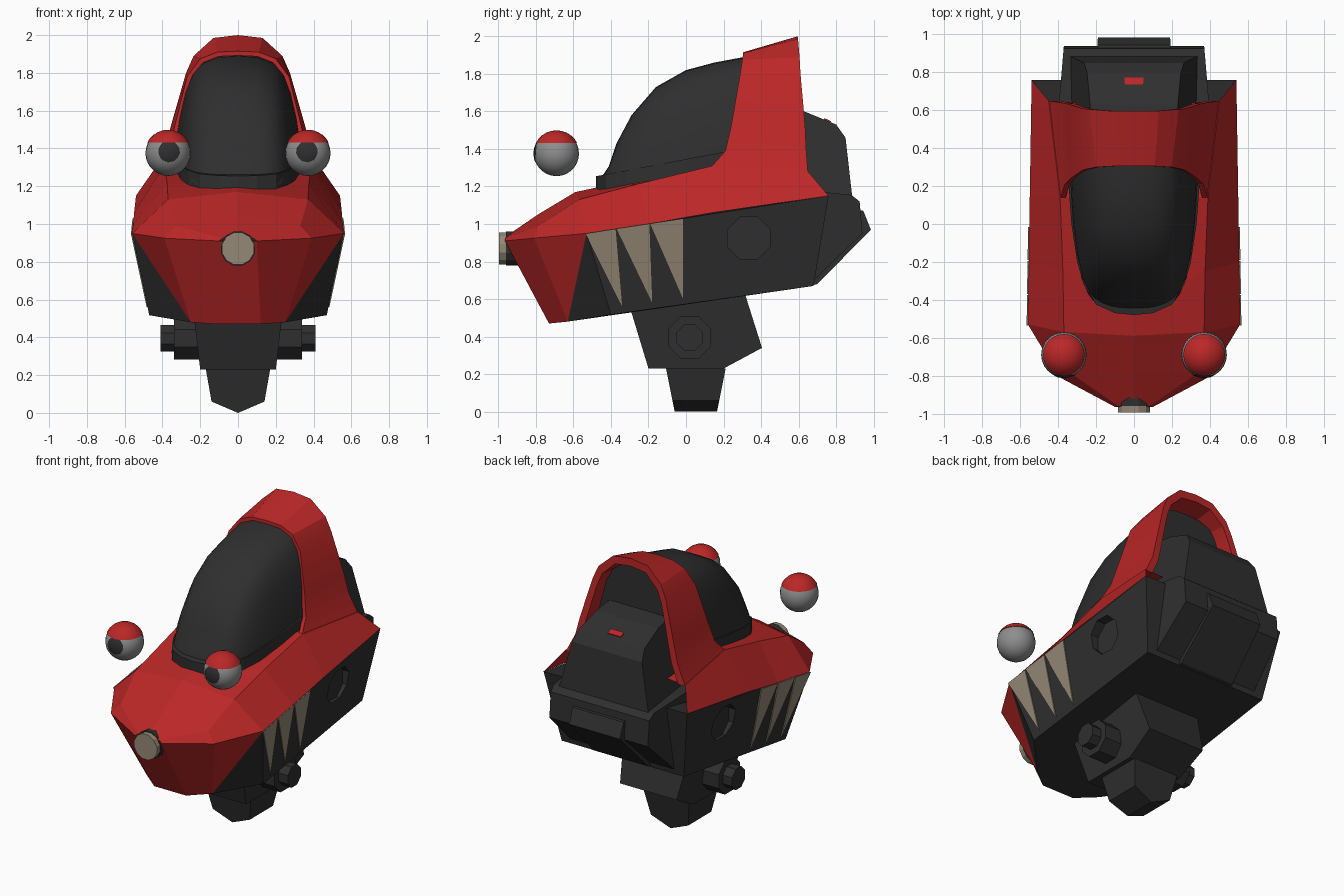
import bpy, bmesh, math
from mathutils import Vector, Matrix

if "Cube" in bpy.data.objects:
    bpy.data.objects.remove(bpy.data.objects["Cube"])


def mat(name, c):
    m = bpy.data.materials.new(name)
    m.diffuse_color = (*c, 1)
    m.use_nodes = True
    m.node_tree.nodes["Principled BSDF"].inputs["Base Color"].default_value = m.diffuse_color
    return m


RED = mat("red paint", (0.50, 0.02, 0.02))
DARK = mat("charcoal", (0.028, 0.028, 0.028))
TAN = mat("tan", (0.30, 0.25, 0.18))
EYE = mat("eye grey", (0.27, 0.27, 0.27))


def finish(bm, name, mats, smooth=None):
    bmesh.ops.recalc_face_normals(bm, faces=bm.faces[:])
    me = bpy.data.meshes.new(name)
    bm.to_mesh(me)
    bm.free()
    ob = bpy.data.objects.new(name, me)
    bpy.context.collection.objects.link(ob)
    for m in mats:
        me.materials.append(m)
    if smooth:
        bpy.ops.object.select_all(action='DESELECT')
        ob.select_set(True)
        bpy.context.view_layer.objects.active = ob
        bpy.ops.object.shade_smooth_by_angle(angle=math.radians(smooth))
    return ob


def loft(rings, ring_closed=True, loop=False, caps=True):
    """Skin a list of equal-length point rings."""
    bm = bmesh.new()
    vs = [[bm.verts.new(p) for p in r] for r in rings]
    n, k = len(rings[0]), len(rings)
    for i in range(k if loop else k - 1):
        a, b = vs[i], vs[(i + 1) % k]
        for j in range(n if ring_closed else n - 1):
            bm.faces.new((a[j], a[(j + 1) % n], b[(j + 1) % n], b[j]))
    if caps:
        bm.faces.new(vs[0])
        bm.faces.new(vs[-1])
    return bm, vs


def mirrored(half):
    """Half outline (x > 0) continued on the other side; x = 0 is not doubled."""
    return list(half) + [(-x, y, z) for x, y, z in reversed(half) if x > 1e-6]


def prism(name, profile, width, m):
    """Side profile (y, z) spread to +-width(y, z)."""
    bm, _ = loft([[(s * width(y, z), y, z) for y, z in profile] for s in (1, -1)])
    return finish(bm, name, [m])


def cylinder(name, loc, r, depth, axis, n, m, r2=None):
    bm = bmesh.new()
    rot = Vector((0, 0, 1)).rotation_difference(Vector(axis)).to_matrix().to_4x4()
    bmesh.ops.create_cone(bm, cap_ends=True, segments=n, radius1=r, radius2=r2 or r, depth=depth,
                          matrix=Matrix.Translation(loc) @ rot @ Matrix.Rotation(math.pi / n, 4, 'Z'))
    return finish(bm, name, [m])


def ball(name, loc, r, m, direction=None, offset=0):
    """Sphere, or the cap of it beyond a plane."""
    bm = bmesh.new()
    bmesh.ops.create_uvsphere(bm, u_segments=24, v_segments=14, radius=r)
    if direction:
        d = Vector(direction).normalized()
        bmesh.ops.bisect_plane(bm, geom=bm.verts[:] + bm.edges[:] + bm.faces[:], plane_co=d * offset,
                               plane_no=d, clear_inner=True)
        bmesh.ops.holes_fill(bm, edges=[e for e in bm.edges if e.is_boundary], sides=0)
    bmesh.ops.translate(bm, verts=bm.verts[:], vec=loc)
    return finish(bm, name, [m], 40)


# Lower hull: top outline lofted to bottom outline, red bow
top = mirrored([(.10, -.965, .91), (.39, -.81, .925), (.56, -.53, .95), (.54, .76, 1.15)])
bottom = mirrored([(.12, -.73, .47), (.25, -.63, .48), (.47, -.40, .517), (.46, .68, .67)])
bm, v = loft([top, bottom])
for a, b in ((2, 1), (5, 6)):
    bmesh.ops.connect_verts(bm, verts=[v[0][a], v[1][b]])
for f in bm.faces:
    f.material_index = 1 if f.calc_center_median().y < -.6 else 0
hull = finish(bm, "hull", [DARK, RED])

# Octagonal recesses in both hull sides
for s in (1, -1):
    cut = cylinder("recess_cutter", (s * .54, .335, .925), .122, .13, (1, 0, 0), 8, DARK)
    cut.hide_render = True
    cut.hide_set(True)
    mod = hull.modifiers.new("recess", 'BOOLEAN')
    mod.object, mod.operation, mod.solver = cut, 'DIFFERENCE', 'EXACT'

# Red upper deck: outer edge, crease and centre at each station
deck = [
    [(.10, -.965, .91), (.08, -.962, .925), (0, -.965, .93)],
    [(.39, -.81, .925), (.33, -.79, .99), (0, -.79, 1.05)],
    [(.56, -.53, .95), (.37, -.57, 1.13), (0, -.59, 1.17)],
    [(.555, -.20, 1.00), (.375, -.25, 1.215), (0, -.45, 1.20)],
    [(.55, .14, 1.06), (.39, .14, 1.31), (0, .14, 1.31)],
    [(.54, .76, 1.15), (.45, .65, 1.28), (0, .62, 1.28)]]
bm, _ = loft([mirrored(r) for r in deck], ring_closed=False, caps=False)
finish(bm, "deck", [RED])

# Hood arch behind the canopy
front = [(.39, .13, 1.30), (.365, .21, 1.39), (.335, .24, 1.52), (.27, .285, 1.78),
         (.20, .30, 1.875), (.11, .305, 1.91), (0, .305, 1.915)]
rear = [(.45, .65, 1.27), (.385, .64, 1.40), (.355, .635, 1.52), (.275, .61, 1.80),
        (.235, .605, 1.89), (.13, .597, 1.985), (0, .595, 2.0)]


def inner(r, k, t):
    return [(x * k, y, z - t * (z - 1.27) / .7) for x, y, z in r]


bm, _ = loft([mirrored(r) for r in (front, rear, inner(rear, .88, .05), inner(front, .93, .025))],
             ring_closed=False, loop=True, caps=False)
finish(bm, "hood_arch", [RED], 25)


# Canopy dome: scaled arch sections (y, half width, top z)
def base(y):
    return 1.2 + .19 * (y + .45)


section = [(1, 0), (.97, .2), (.91, .42), (.82, .65), (.71, .82), (.56, .93), (.3, .99), (0, 1)]
stations = [(-.45, .14, 1.25), (-.41, .21, 1.31), (-.37, .24, 1.43), (-.29, .275, 1.58), (-.16, .305, 1.73),
            (0, .325, 1.82), (.15, .335, 1.86), (.3, .34, 1.888), (.5, .34, 1.90)]
bm, _ = loft([mirrored([(w * a, y, base(y) + (zt - base(y)) * b) for a, b in section])
              for y, w, zt in stations])
finish(bm, "canopy", [DARK], 50)

# Canopy rim band
outline = [(0, -.48), (.10, -.47), (.20, -.425), (.265, -.32), (.30, -.2), (.33, 0), (.345, .2)]
bm, _ = loft([mirrored([(x, y, base(y) + h) for x, y in outline]) for h in (-.06, .06)])
finish(bm, "canopy_rim", [DARK])

# Rear trunk, upper pack, tail plate and tail light
prism("rear_trunk", [(.45, .70), (.68, .70), (.94, .95), (.925, 1.12), (.88, 1.155), (.45, 1.2)],
      lambda y, z: .45 - .085 * y, DARK)
prism("rear_pack", [(.45, 1.15), (.885, 1.15), (.85, 1.46), (.80, 1.53), (.63, 1.60), (.45, 1.63)],
      lambda y, z: .335 - .23 * (z - 1.15), DARK)
prism("tail_plate", [(.66, .67), (.70, .68), (.985, .97), (.945, 1.07), (.90, 1.08), (.66, .8)],
      lambda y, z: .24 - .05 * y, DARK)
prism("tail_light", [(.735, 1.552), (.77, 1.538), (.772, 1.548), (.737, 1.564)], lambda y, z: .05, RED)

# Nose lamp
cylinder("nose_ring", (0, -.91, .87), .093, .10, (0, 1, 0), 12, DARK)
cylinder("nose_lamp", (0, -.945, .87), .088, .10, (0, 1, 0), 12, TAN)

# Eyes with pupils and lids
for s, side in ((1, "right"), (-1, "left")):
    c = (s * .37, -.69, 1.375)
    ball(side + "_eyeball", c, .12, EYE)
    ball(side + "_pupil", c, .123, DARK, (-s * .04, -1, .08), .108)
    ball(side + "_eyelid", c, .124, RED, (0, 0, 1), .057)

# Tan teeth plates on the hull sides
teeth = [((-.535, .947), (-.375, .972), (-.34, .56)), ((-.37, .975), (-.195, 1.0), (-.18, .58)),
         ((-.19, 1.0), (-.015, 1.028), (-.015, .60))]


def side_x(y, z):
    lo, hi = .517 + .142 * (y + .4), .95 + .155 * (y + .53)
    return .466 - .009 * y + (.085 - .006 * y) * (z - lo) / (hi - lo)


for i, tri in enumerate(teeth):
    for s in (1, -1):
        bm, _ = loft([[(s * (side_x(y, z) + d), y, z) for y, z in tri] for d in (0, .008)])
        finish(bm, f"tooth_{i + 1}", [TAN])

# Neck block, side bosses and foot
prism("neck", [(-.30, .56), (-.20, .23), (.20, .23), (.405, .34), (.31, .64)],
      lambda y, z: .20 + .12 * (z - .23), DARK)
for s in (1, -1):
    cylinder("boss", (s * .26, .02, .395), .122, .16, (s, 0, 0), 8, DARK)
    cylinder("boss_cap", (s * .36, .02, .395), .076, .10, (s, 0, 0), 8, DARK)
foot = [(.17, .23), (.14, .06), (0, 0), (-.14, .06), (-.17, .23)]
bm, _ = loft([[(x, y0 + k * z, z) for x, z in foot] for y0, k in ((-.06, -.2), (.165, .2))])
finish(bm, "foot", [DARK])
